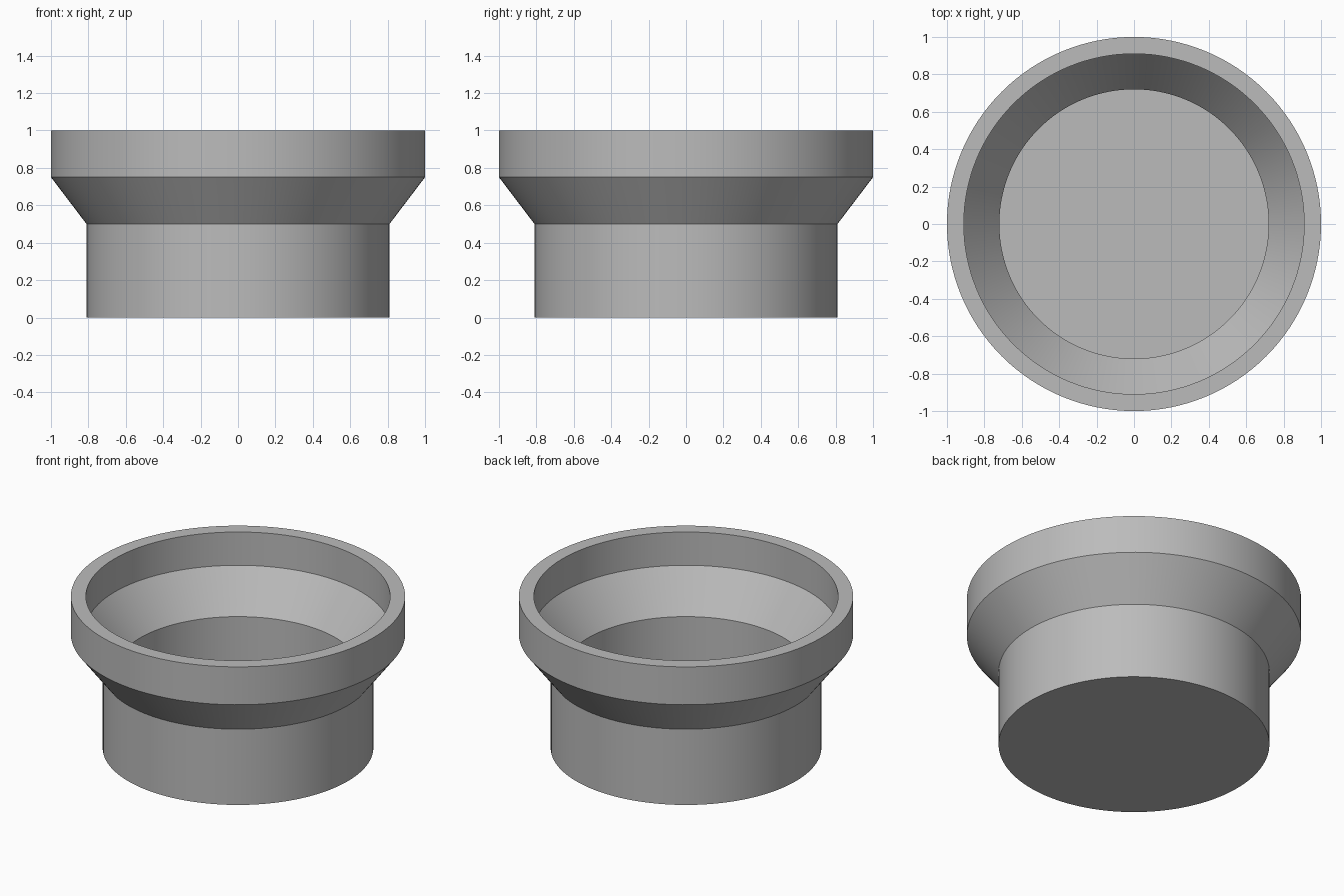
import bpy
import math

cube = bpy.data.objects.get("Cube")
if cube:
    bpy.data.objects.remove(cube, do_unlink=True)

SEGMENTS = 128

# Material
grey = bpy.data.materials.new("plain_grey")
grey.use_nodes = True
colour = (0.5, 0.5, 0.5, 1)
grey.diffuse_color = colour
grey.node_tree.nodes["Principled BSDF"].inputs["Base Color"].default_value = colour

# Wall profile (radius, height): outside from base to rim, then inside to floor
profile = [(0.81, 0), (0.81, 0.5), (1, 0.75), (1, 1),
           (0.91, 1), (0.91, 0.78), (0.72, 0.53), (0.72, 0.09)]


def lathe(name, points):
    """Turn a profile around z and cap both of its ends."""
    n = SEGMENTS
    verts = [(r * math.cos(math.tau * i / n), r * math.sin(math.tau * i / n), z)
             for r, z in points for i in range(n)]
    faces = [(k * n + i, k * n + (i + 1) % n, (k + 1) * n + (i + 1) % n, (k + 1) * n + i)
             for k in range(len(points) - 1) for i in range(n)]
    faces.append(tuple(reversed(range(n))))
    faces.append(tuple(range(len(verts) - n, len(verts))))
    mesh = bpy.data.meshes.new(name)
    mesh.from_pydata(verts, [], faces)
    mesh.materials.append(grey)
    obj = bpy.data.objects.new(name, mesh)
    bpy.context.collection.objects.link(obj)
    return obj


# Stepped cup with a flared, wider collar
cup = lathe("flared_cup", profile)
bpy.ops.object.select_all(action="DESELECT")
cup.select_set(True)
bpy.context.view_layer.objects.active = cup
bpy.ops.object.shade_smooth_by_angle(angle=math.radians(30))
